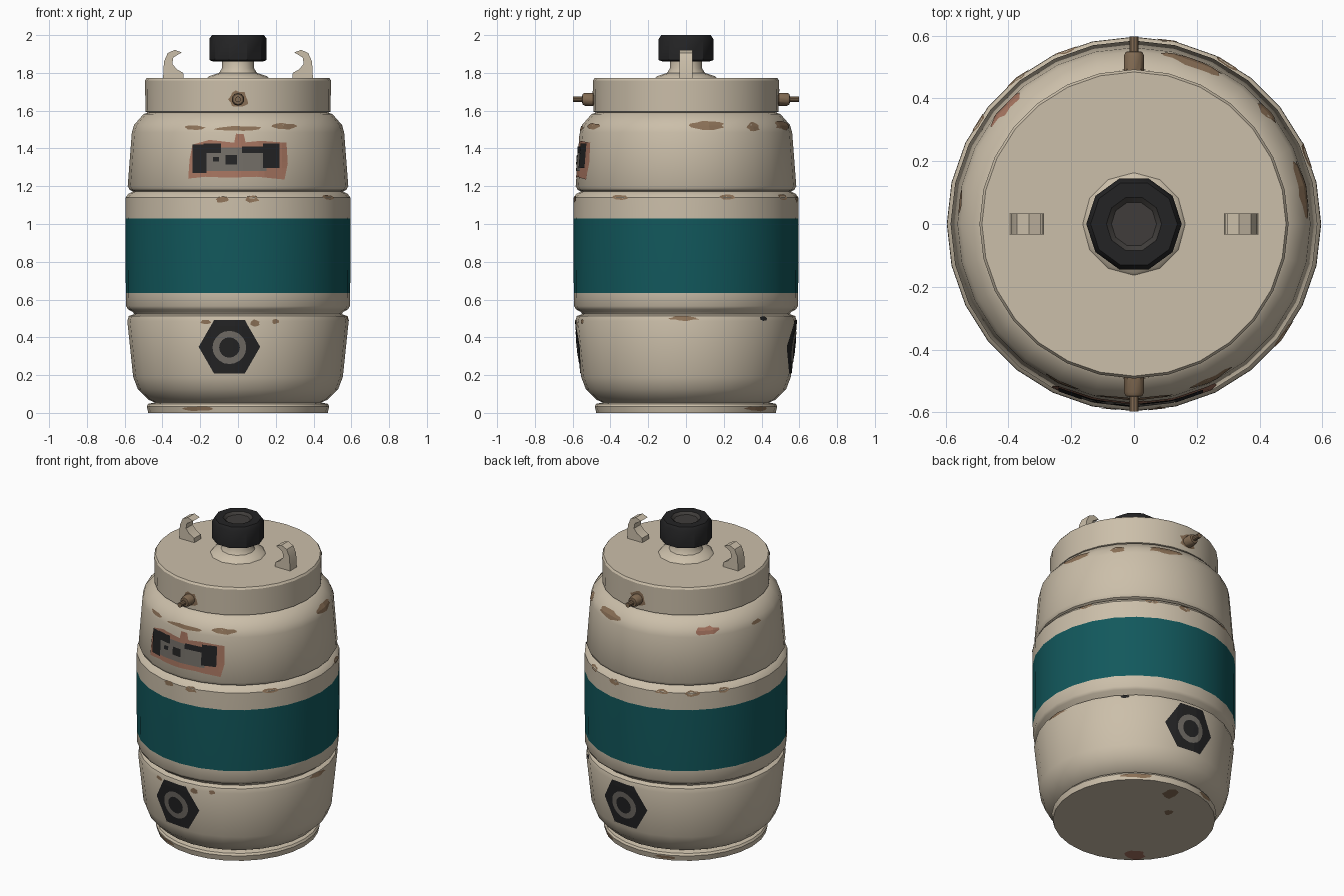
import bpy, bmesh, math, random
from mathutils import Vector, Matrix
from mathutils.bvhtree import BVHTree

if "Cube" in bpy.data.objects:
    bpy.data.objects.remove(bpy.data.objects["Cube"])

random.seed(7)
SIDES = 28


def material(name, rgb):
    m = bpy.data.materials.new(name)
    m.diffuse_color = (*rgb, 1)
    m.use_nodes = True
    m.node_tree.nodes["Principled BSDF"].inputs["Base Color"].default_value = m.diffuse_color
    return m


CREAM = material("cream_paint", (0.60, 0.52, 0.40))
TEAL = material("teal_paint", (0.006, 0.098, 0.108))
BLACK = material("black_rubber", (0.017, 0.017, 0.018))
CHARCOAL = material("charcoal", (0.05, 0.046, 0.043))
GREY = material("warm_grey", (0.17, 0.155, 0.135))
BROWN = material("brown_wear", (0.26, 0.165, 0.095))
RED = material("red_rust", (0.38, 0.175, 0.115))
BRASS = material("dull_brass", (0.22, 0.145, 0.085))


def finish(name, bm, mats, angle=None):
    me = bpy.data.meshes.new(name)
    bm.to_mesh(me)
    bm.free()
    for m in mats:
        me.materials.append(m)
    ob = bpy.data.objects.new(name, me)
    bpy.context.collection.objects.link(ob)
    if angle:
        bpy.ops.object.select_all(action='DESELECT')
        ob.select_set(True)
        bpy.context.view_layer.objects.active = ob
        bpy.ops.object.shade_smooth_by_angle(angle=math.radians(angle))
    return ob


def lathe(name, profile, mats, sides=SIDES, rule=None, matrix=None, angle=34):
    """Closed turned solid from (radius, height) points; returns a tree for projecting paint."""
    bm = bmesh.new()
    rings = []
    for r, z in profile:
        rings.append([bm.verts.new((r * math.cos(2 * math.pi * i / sides),
                                    r * math.sin(2 * math.pi * i / sides), z)) for i in range(sides)])
    for a, b in zip(rings, rings[1:]):
        for i in range(sides):
            j = (i + 1) % sides
            bm.faces.new((a[i], a[j], b[j], b[i]))
    bm.faces.new(rings[0][::-1])
    bm.faces.new(rings[-1])
    if rule:
        for f in bm.faces:
            f.material_index = rule(f.calc_center_median())
    if matrix:
        bm.transform(matrix)
    bm.normal_update()
    tree = BVHTree.FromBMesh(bm)
    finish(name, bm, mats, angle)
    return tree


def paint(name, tree, az, outline, mat, lift=0.004, step=0.03):
    """Thin sheet: outline in (sideways, z) projected on to the shell from direction az."""
    a = math.radians(az)
    out = Vector((math.cos(a), math.sin(a), 0))
    side = Vector((-math.sin(a), math.cos(a), 0))
    bm = bmesh.new()
    bm.faces.new([bm.verts.new((u, z, 0)) for u, z in outline])
    for axis in (0, 1):
        lo = min(p[axis] for p in outline)
        hi = max(p[axis] for p in outline)
        n = max(1, int((hi - lo) / step))
        for k in range(1, n):
            no = Vector((1, 0, 0)) if axis == 0 else Vector((0, 1, 0))
            bmesh.ops.bisect_plane(bm, geom=bm.verts[:] + bm.edges[:] + bm.faces[:],
                                   plane_co=no * (lo + (hi - lo) * k / n + 0.0007), plane_no=no)
    for v in bm.verts:
        start = out * 2 + side * v.co.x + Vector((0, 0, v.co.y))
        hit, normal, _, _ = tree.ray_cast(start, -out)
        if hit:
            v.co = hit + normal * lift
    return finish(name, bm, [mat])


def blob(u, z, w, h, n=14):
    pts = []
    for i in range(n):
        t, k = 2 * math.pi * i / n, random.uniform(0.75, 1.15)
        pts.append((u + w * k * math.cos(t), z + h * k * math.sin(t)))
    return pts


def rect(x0, x1, z0, z1):
    return [(x0, z0), (x1, z0), (x1, z1), (x0, z1)]


def ngon(u, z, r, n):
    return [(u + r * math.cos(2 * math.pi * i / n), z + r * math.sin(2 * math.pi * i / n)) for i in range(n)]


# Barrel body with foot ring, two grooves and a teal band
body = lathe("barrel_body", [
    (.475, 0), (.483, .035), (.475, .048), (.44, .055), (.475, .07), (.53, .125), (.555, .19),
    (.586, .485), (.578, .513), (.55, .523), (.557, .535), (.582, .548), (.592, .565), (.594, .635),
    (.596, 1.03), (.595, 1.14), (.58, 1.16), (.556, 1.172), (.573, 1.18), (.584, 1.2),
    (.562, 1.485), (.55, 1.525), (.50, 1.582), (.47, 1.592)],
    [CREAM, TEAL], rule=lambda c: int(.635 < c.z < 1.03))

# Lid
lid = lathe("lid", [(.475, 1.588), (.49, 1.595), (.492, 1.76), (.484, 1.772)], [CREAM])

# Filler neck and screw cap with recessed top
lathe("filler_neck", [(.165, 1.77), (.155, 1.782), (.10, 1.80), (.085, 1.825), (.085, 1.87)], [CREAM], 12)
lathe("screw_cap", [(.13, 1.86), (.152, 1.868), (.152, 1.98), (.138, 2.0), (.088, 2.0), (.072, 1.985)],
      [BLACK, CHARCOAL], 10, rule=lambda c: int(c.z > 1.98 and c.xy.length < .085))

# Hooked lifting lugs, one each side
HOOK = [(.288, 1.765), (.397, 1.765), (.392, 1.86), (.372, 1.905), (.335, 1.922), (.298, 1.908),
        (.342, 1.882), (.348, 1.848), (.325, 1.82), (.29, 1.80)]
for label, s in (("right", 1), ("left", -1)):
    bm = bmesh.new()
    face = bm.faces.new([bm.verts.new((s * x, -.034, z)) for x, z in HOOK])
    ext = bmesh.ops.extrude_face_region(bm, geom=[face])
    for v in ext["geom"]:
        if isinstance(v, bmesh.types.BMVert):
            v.co.y = .034
    bmesh.ops.recalc_face_normals(bm, faces=bm.faces)
    finish("lifting_lug_" + label, bm, [CREAM], 30)

# Front and back: brass valve with rust stain, hexagonal badge with ring
for label, az in (("front", -90), ("back", 90)):
    m = Matrix.Rotation(math.radians(az), 4, 'Z') @ Matrix.Translation((0, 0, 1.66)) @ \
        Matrix.Rotation(math.pi / 2, 4, 'Y')
    lathe("valve_" + label, [(.034, .46), (.034, .535), (.028, .548), (.015, .55), (.015, .597)],
          [BRASS], 10, matrix=m)
    paint("valve_stain_" + label, lid, az, blob(0, 1.66, .055, .05), BROWN)
    paint("hex_badge_" + label, body, az, ngon(-.045, .35, .162, 6), BLACK)
    paint("hex_ring_" + label, body, az, ngon(-.045, .347, .088, 20), GREY, .006)
    paint("hex_centre_" + label, body, az, ngon(-.045, .347, .054, 16), BLACK, .008)

# Front data plate: rusty surround, grey plate, black blocks
edge = [(-.262, 1.24), (-.17, 1.25), (-.05, 1.245), (.1, 1.25), (.245, 1.235), (.262, 1.32), (.255, 1.43),
        (.12, 1.44), (.04, 1.432), (.03, 1.475), (-.01, 1.478), (-.02, 1.43), (-.15, 1.445), (-.24, 1.42),
        (-.255, 1.34)]
paint("plate_rust", body, -90, edge, RED, .003)
paint("plate", body, -90, rect(-.2, .15, 1.28, 1.405), GREY, .0055)
for i, b in enumerate([(-.238, -.165, 1.27, 1.42), (.13, .218, 1.295, 1.425), (-.18, -.09, 1.375, 1.425),
                       (-.065, -.005, 1.315, 1.365), (.02, .14, 1.375, 1.41), (-.13, -.10, 1.33, 1.355)]):
    paint("plate_block_%d" % i, body, -90, rect(*b), BLACK, .0075)

# Worn paint: (azimuth, height, half width, half height)
WEAR = [(-90, 1.505, .14, .013), (70, 1.52, .10, .025), (12, 1.52, .10, .022), (40, 1.51, .045, .025),
        (173, 1.5, .04, .013), (245, 1.51, .06, .013), (297, 1.515, .075, .017),
        (262, 1.13, .04, .017), (277, 1.13, .04, .017), (324, 1.14, .05, .013), (22, 1.14, .045, .013),
        (60, 1.14, .04, .015), (80, 1.13, .035, .018), (111, 1.14, .04, .012), (129, 1.135, .045, .017),
        (147, 1.14, .035, .015), (253, .482, .03, .012), (279, .475, .025, .018), (290, .483, .02, .012),
        (359, .5, .08, .012), (243, .022, .10, .012), (53, .022, .10, .013), (110, .02, .06, .012)]
for i, (az, z, w, h) in enumerate(WEAR):
    paint("worn_paint_%d" % i, body, az, blob(0, z, w, h), BROWN, .003, .02)
paint("rust_patch_back_left", body, 138, blob(0, 1.515, .075, .024), RED, .003, .02)
paint("dark_spot", body, 45, blob(0, .498, .03, .014), BLACK, .004, .02)

# Rust flecks on the underside
for i, (x, y, w, h, mat) in enumerate([(-.27, -.31, .06, .055, RED), (.03, .37, .045, .06, BROWN),
                                       (-.1, .2, .025, .03, BROWN)]):
    bm = bmesh.new()
    bm.faces.new([bm.verts.new((u, v, -.001)) for u, v in blob(x, y, w, h)][::-1])
    finish("underside_fleck_%d" % i, bm, [mat])
